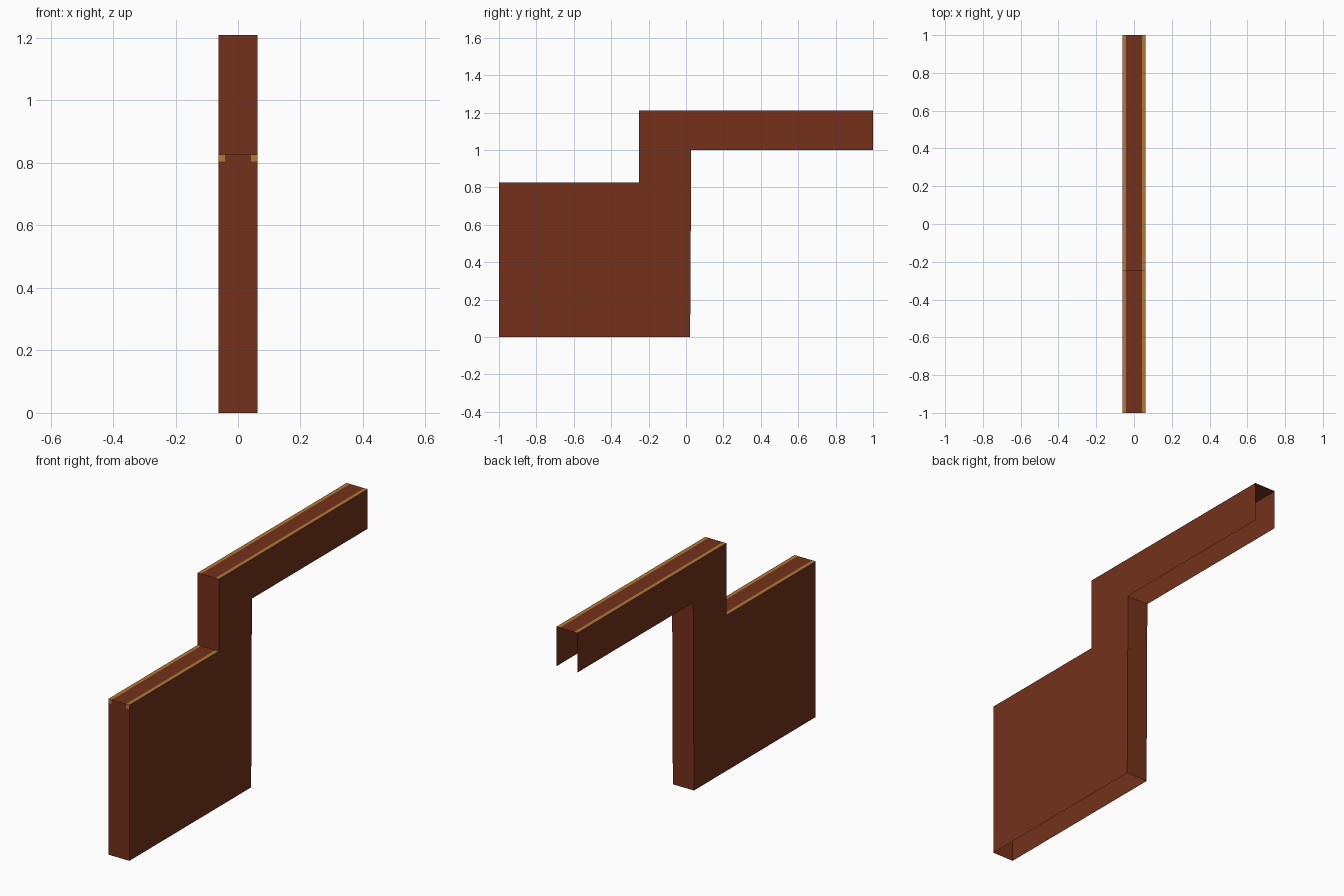
import bpy, bmesh

if "Cube" in bpy.data.objects:
    bpy.data.objects.remove(bpy.data.objects["Cube"])

HALF = 0.062                      # half thickness in x
BAND = 0.02                       # width of gold edging
LIFT = 0.0003                     # edging stands just proud of the shell


def material(name, rgb):
    m = bpy.data.materials.new(name)
    m.diffuse_color = (*rgb, 1)
    m.use_nodes = True
    m.node_tree.nodes["Principled BSDF"].inputs["Base Color"].default_value = m.diffuse_color
    return m


brown = material("red_brown", (0.178, 0.031, 0.011))
gold = material("gold", (0.44, 0.19, 0.037))


def add_object(name, bm, mat):
    me = bpy.data.meshes.new(name)
    bm.to_mesh(me)
    bm.free()
    me.materials.append(mat)
    ob = bpy.data.objects.new(name, me)
    bpy.context.collection.objects.link(ob)
    return ob


# Stepped hollow shell: side profile in (y, z), open at the undersides and arm end
profile = [(-1, 0), (0.022, 0), (0.028, 1.0), (1, 1.0),
           (1, 1.21), (-0.25, 1.21), (-0.25, 0.827), (-1, 0.827)]
open_edges = {0, 2, 3}            # base, arm underside, arm end
bm = bmesh.new()
left = [bm.verts.new((-HALF, y, z)) for y, z in profile]
right = [bm.verts.new((HALF, y, z)) for y, z in profile]
# each side wall is three convex panels: body, riser, arm
for panel in ((0, 1, 6, 7), (1, 2, 5, 6), (2, 3, 4, 5)):
    bm.faces.new([right[i] for i in panel])
    bm.faces.new([left[i] for i in reversed(panel)])
n = len(profile)
for i in range(n):
    if i not in open_edges:
        j = (i + 1) % n
        bm.faces.new((left[i], left[j], right[j], right[i]))
add_object("stepped_shell", bm, brown)

# Gold edging along both top faces, with small returns on the front
bm = bmesh.new()
for y0, y1, z in ((-1, -0.25, 0.827), (-0.25, 1, 1.21)):
    for side in (-1, 1):
        xa, xb = sorted((side * HALF, side * (HALF - BAND)))
        zt = z + LIFT
        bm.faces.new([bm.verts.new(p) for p in
                      ((xa, y0, zt), (xb, y0, zt), (xb, y1, zt), (xa, y1, zt))])
        if z < 1:
            yf = y0 - LIFT
            bm.faces.new([bm.verts.new(p) for p in
                          ((xa, yf, z - 0.022), (xb, yf, z - 0.022),
                           (xb, yf, z), (xa, yf, z))])
add_object("gold_edging", bm, gold)
